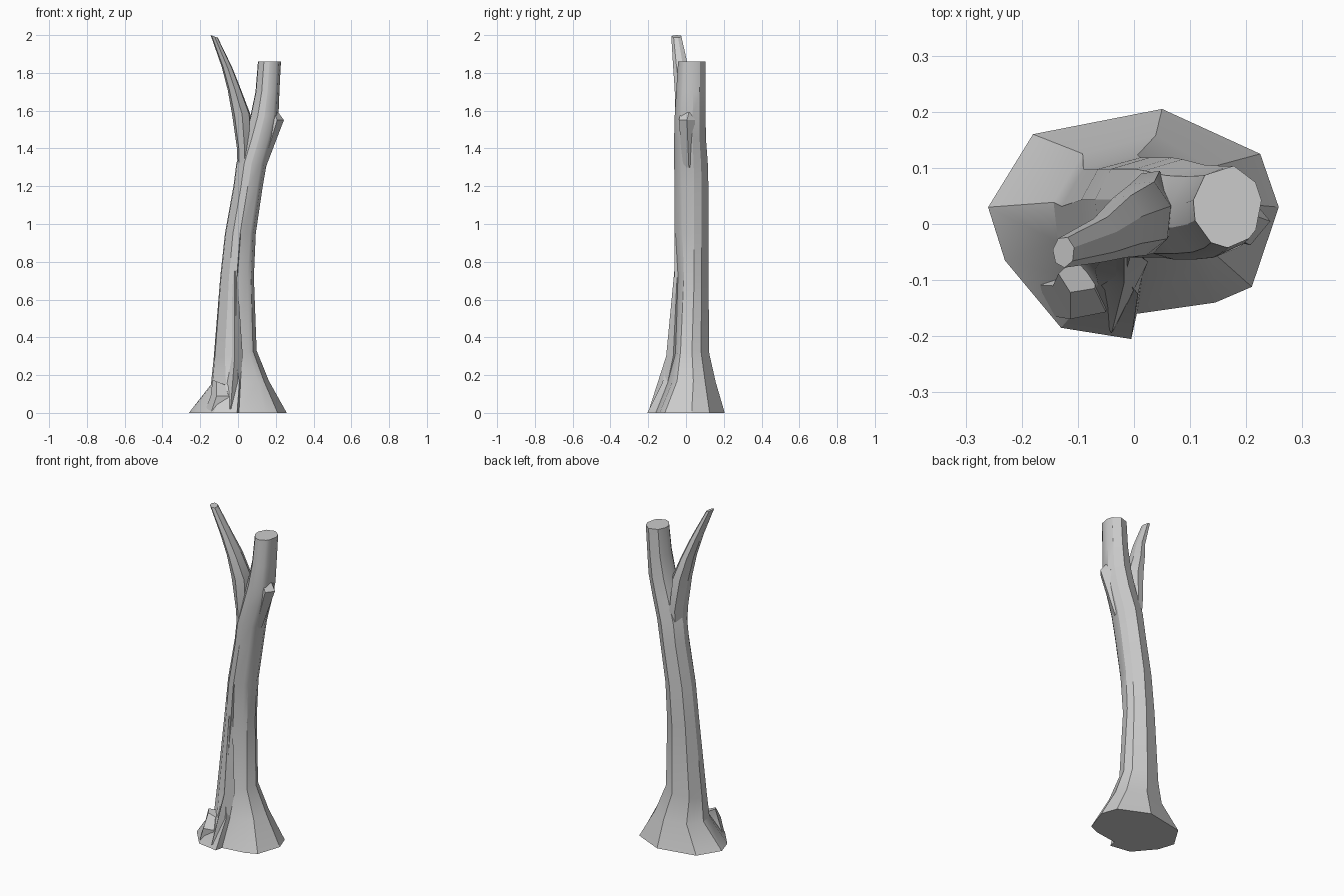
import bpy, bmesh, math

cube = bpy.data.objects.get("Cube")
if cube:
    bpy.data.objects.remove(cube)

bark = bpy.data.materials.new("grey_bark")
bark.use_nodes = True
GREY = (0.6, 0.6, 0.6, 1)
bark.diffuse_color = GREY
bark.node_tree.nodes["Principled BSDF"].inputs["Base Color"].default_value = GREY


def ellipse(z, x0, x1, y0, y1, angles, furrow=1.0, tilt=0.0):
    """Ring inside the box x0..x1, y0..y1; furrow flattens its front right."""
    ring = []
    for a in angles:
        c, s = math.cos(a), math.sin(a)
        y = (y1 - y0) / 2 * s
        if s < -0.3 and c > 0.01:
            y *= furrow
        ring.append(((x0 + x1) / 2 + (x1 - x0) / 2 * c, (y0 + y1) / 2 + y, z + tilt * c))
    return ring


def loft(name, rings):
    """Closed skin over rings with equal point counts."""
    bm = bmesh.new()
    loops = [[bm.verts.new(p) for p in r] for r in rings]
    n = len(loops[0])
    for low, high in zip(loops, loops[1:]):
        for i in range(n):
            j = (i + 1) % n
            bm.faces.new((low[i], low[j], high[j], high[i]))
    bm.faces.new(loops[0][::-1])
    bm.faces.new(loops[-1])
    bmesh.ops.recalc_face_normals(bm, faces=bm.faces)
    mesh = bpy.data.meshes.new(name)
    bm.to_mesh(mesh)
    bm.free()
    mesh.materials.append(bark)
    obj = bpy.data.objects.new(name, mesh)
    bpy.context.collection.objects.link(obj)
    bpy.ops.object.select_all(action="DESELECT")
    obj.select_set(True)
    bpy.context.view_layer.objects.active = obj
    bpy.ops.object.shade_smooth_by_angle(angle=math.radians(30))
    return obj


def regular(n, start=0.0):
    return [start + math.tau * i / n for i in range(n)]


# Trunk: flared root outline with a cleft at the front, rising into the main stem
foot = [(-.26, .03), (-.23, -.065), (-.13, -.185), (-.005, -.205), (.005, -.16),
        (.145, -.14), (.21, -.112), (.258, .03), (.225, .125), (.05, .205), (-.18, .16)]
around = [math.atan2(y / .2, x / .26) for x, y in foot]
levels = [  # z, x range, y range, furrow, tilt
    (.16, -.145, .165, -.125, .16, .8, .01),
    (.31, -.13, .10, -.095, .125, .7, .02),
    (.72, -.095, .085, -.06, .12, .8, 0),
    (.95, -.07, .095, -.06, .12, .95, 0),
    (1.2, -.025, .132, -.06, .12, 1, 0),
    (1.32, -.01, .153, -.063, .117, 1, 0),
    (1.45, .03, .19, -.063, .107, 1, 0),
    (1.57, .065, .215, -.06, .105, 1, 0),
    (1.7, .092, .22, -.052, .105, 1, 0),
    (1.86, .105, .228, -.042, .105, 1, 0)]
loft("trunk", [[(x, y, 0) for x, y in foot]] +
     [ellipse(z, a, b, c, d, around, f, t) for z, a, b, c, d, f, t in levels])

# Thin side branch leaning away from the stem
branch = [(1.18, 0, .07, -.03, .08, 0), (1.4, -.006, .07, -.052, .1, 0),
          (1.58, -.032, .068, -.056, .08, 0), (1.71, -.055, .018, -.06, .055, 0),
          (1.83, -.086, -.03, -.068, .015, 0), (1.993, -.145, -.106, -.078, -.022, -.007)]
loft("side_branch", [ellipse(z, a, b, c, d, regular(7, .3), 1, t)
                     for z, a, b, c, d, t in branch])

# Broken snag on the side of the stem
snag = [(1.3, .1, .147, -.02, .05, 0), (1.55, .14, .243, -.04, .05, 0),
        (1.59, .14, .214, -.03, .06, 0)]
loft("snag", [ellipse(z, a, b, c, d, regular(5), 1, t) for z, a, b, c, d, t in snag])

# Long raised ridge running down the front to the root
loft("front_ridge", [ellipse(z, a, b, c, d, regular(4), 1, 0) for z, a, b, c, d in [
    (.02, -.08, .0, -.195, -.06), (.3, -.06, .025, -.105, -.03),
    (.75, -.03, -.005, -.062, -.03)]])

# Small knobbly root at the front left
loft("root_knob", [ellipse(z, a, b, c, d, regular(5, .5), 1, t) for z, a, b, c, d, t in [
    (0, -.18, -.05, -.17, -.06, 0), (.09, -.145, -.035, -.175, -.06, 0),
    (.16, -.135, -.06, -.125, -.06, -.015)]])
